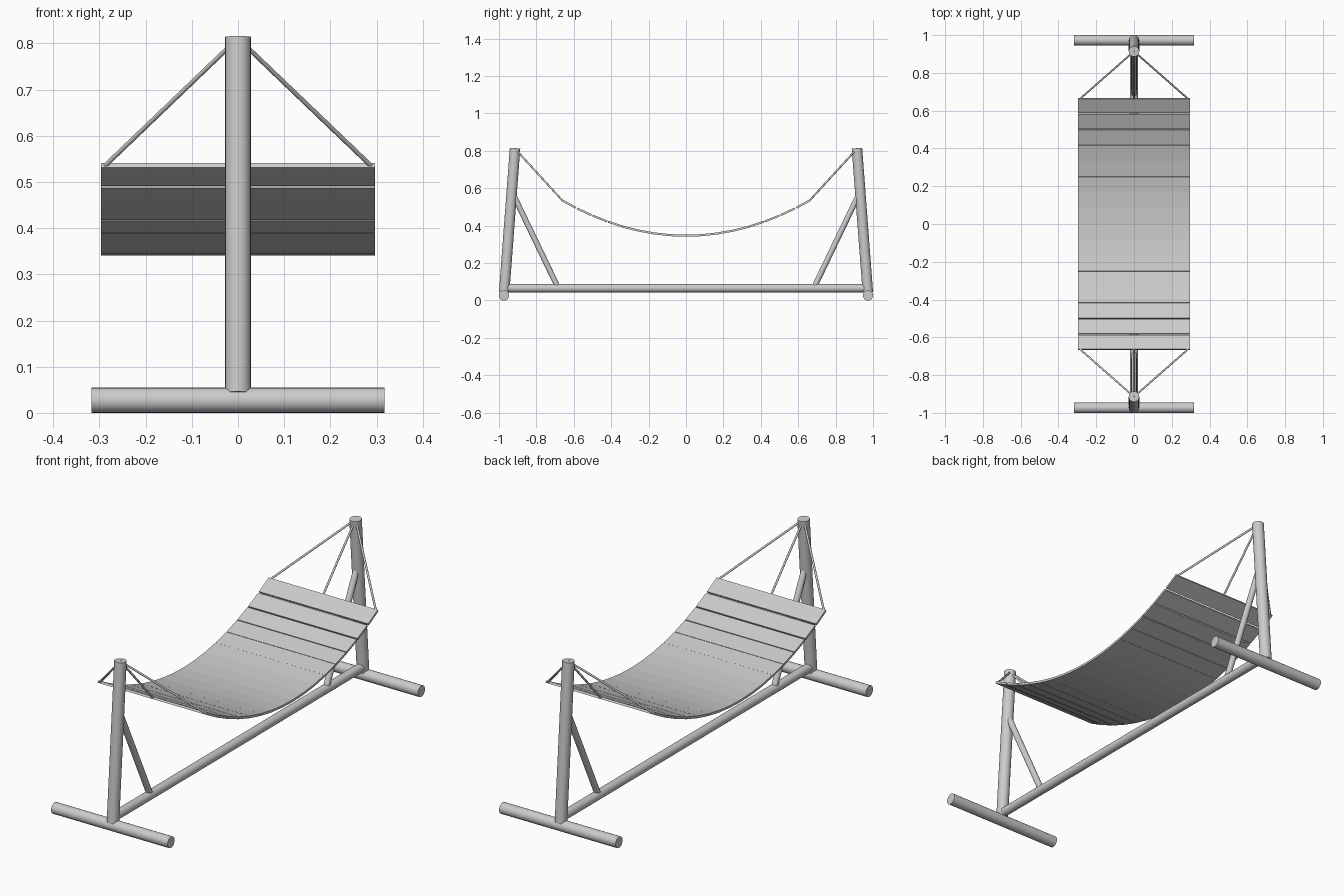
import bpy, math
from mathutils import Vector

if "Cube" in bpy.data.objects:
    bpy.data.objects.remove(bpy.data.objects["Cube"])


def rod(name, a, b, r, sides=20):
    """Cylinder running from point a to point b."""
    a, b = Vector(a), Vector(b)
    d = b - a
    bpy.ops.mesh.primitive_cylinder_add(vertices=sides, radius=r, depth=d.length,
                                        location=(a + b) / 2)
    o = bpy.context.object
    o.name = name
    o.rotation_euler = d.to_track_quat('Z', 'Y').to_euler()
    bpy.ops.object.shade_smooth_by_angle(angle=math.radians(40))
    return o


def slat(name, y, z, tilt, size):
    """Flat board tilted about the x axis."""
    bpy.ops.mesh.primitive_cube_add(size=1, location=(0, y, z), rotation=(tilt, 0, 0))
    o = bpy.context.object
    o.name = name
    o.scale = size


# Ground rail
rod("base_rail", (0, -0.965, 0.066), (0, 0.965, 0.066), 0.022)

# Stand ends and hanging ropes
for s, end in ((-1, "front"), (1, "back")):
    rod(end + "_foot", (-0.317, s * 0.973, 0.0275), (0.317, s * 0.973, 0.0275), 0.0275)
    rod(end + "_post", (0, s * 0.972, 0.044), (0, s * 0.914, 0.814), 0.028)
    rod(end + "_brace", (0, s * 0.918, 0.555), (0, s * 0.685, 0.07), 0.015)
    for x, side in ((-0.287, "left"), (0, "middle"), (0.287, "right")):
        rod(f"{end}_{side}_rope", (0, s * 0.914, 0.811), (x, s * 0.662, 0.536), 0.005, 10)

# Hammock bed: equal slats following a parabola, gaps opening towards the ends
COUNT, PITCH, SAG = 16, 0.0837, 0.43
for i in range(COUNT):
    y = (i - (COUNT - 1) / 2) * PITCH
    slat(f"bed_slat_{i + 1}", y, 0.347 + SAG * y * y, math.atan(2 * SAG * y),
         (0.594, 0.085, 0.011))
